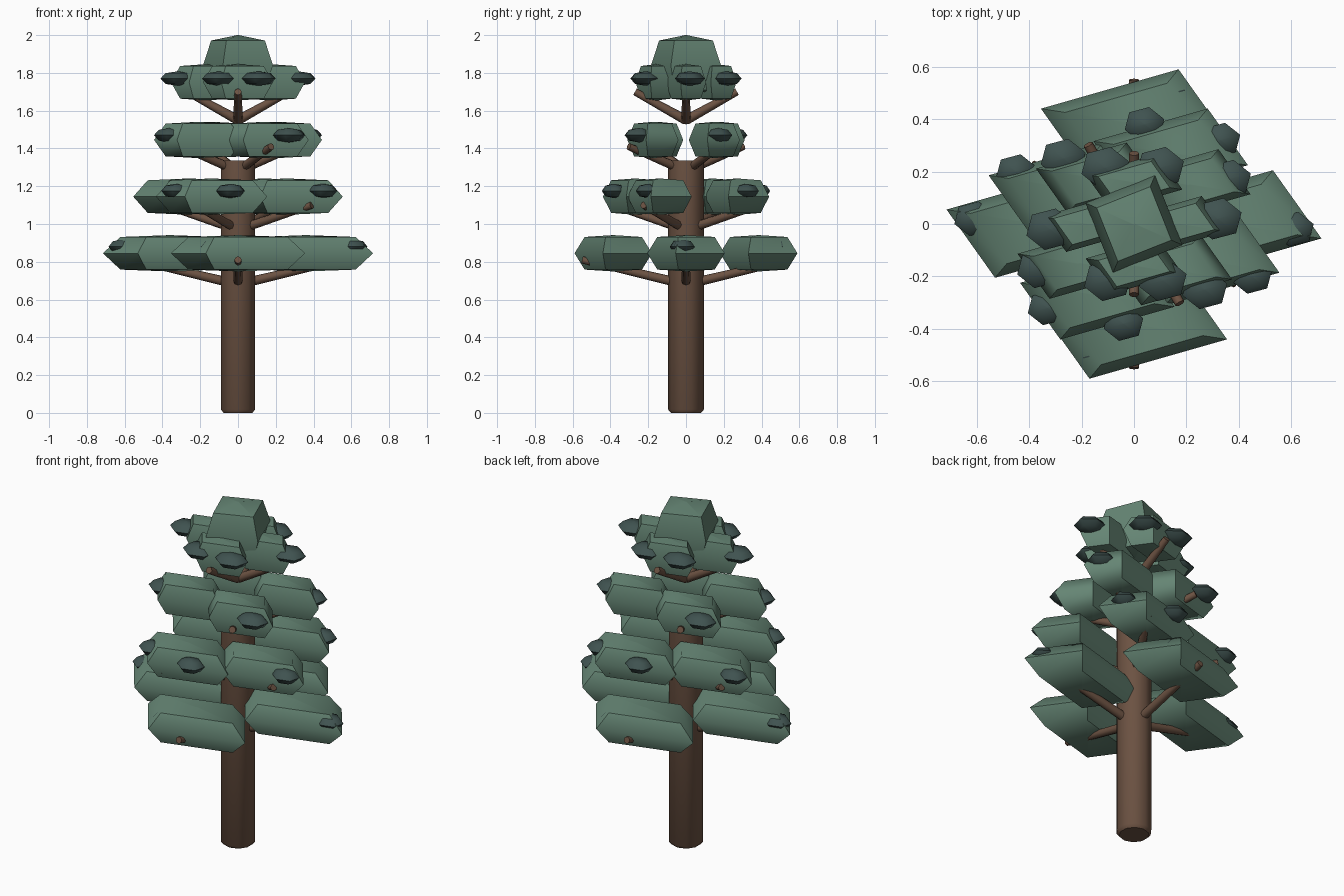
import bpy, math
from mathutils import Vector

if "Cube" in bpy.data.objects:
    bpy.data.objects.remove(bpy.data.objects["Cube"])


def material(name, rgb):
    m = bpy.data.materials.new(name)
    m.diffuse_color = (*rgb, 1)
    m.use_nodes = True
    m.node_tree.nodes["Principled BSDF"].inputs["Base Color"].default_value = m.diffuse_color
    return m


BARK = material("bark", (0.15, 0.085, 0.055))
LEAF = material("leaf", (0.13, 0.235, 0.175))
DARK = material("dark_leaf", (0.05, 0.085, 0.08))


def make(name, verts, faces, mat, angle):
    me = bpy.data.meshes.new(name)
    me.from_pydata(verts, [], faces)
    me.materials.append(mat)
    me.shade_smooth()
    me.set_sharp_from_angle(angle=math.radians(angle))
    ob = bpy.data.objects.new(name, me)
    bpy.context.collection.objects.link(ob)
    return ob


def loft(name, rings, mat, angle=50):
    """Skin a list of equal rings and cap both ends with a fan or n-gon."""
    n = len(rings[0])
    verts = [p for r in rings for p in r]
    faces = []
    for k in range(len(rings) - 1):
        for i in range(n):
            j = (i + 1) % n
            faces.append((k * n + i, k * n + j, (k + 1) * n + j, (k + 1) * n + i))
    faces.append(tuple(reversed(range(n))))
    faces.append(tuple(range((len(rings) - 1) * n, len(rings) * n)))
    return make(name, verts, faces, mat, angle)


def blob(name, c, outline, h, mat, ring=0.74, tz=0.9):
    """Flattened low-poly lump: wide equator, narrower rings, near-flat top."""
    c = Vector(c)
    prof = [(0.02, -1), (ring, -tz), (1, 0), (ring, tz), (0.02, 1)]
    rings = [[c + Vector((x * r, y * r, z * h)) for x, y in outline] for r, z in prof]
    return loft(name, rings, mat, 60)


def tube(name, p, q, r0, r1, n=8):
    p, q = Vector(p), Vector(q)
    d = (q - p).normalized()
    u = d.cross(Vector((0, 0, 1))).normalized()
    v = d.cross(u)
    rings = []
    for t, r in ((0, r0), (1, r1)):
        c = p.lerp(q, t)
        rings.append([c + r * (math.cos(a) * u + math.sin(a) * v)
                      for a in (2 * math.pi * i / n for i in range(n))])
    return loft(name, rings, BARK)


def circle(r, z, n=10):
    return [(r * math.cos(2 * math.pi * (i + .5) / n), r * math.sin(2 * math.pi * (i + .5) / n), z)
            for i in range(n)]


# Trunk with a softened foot
loft("trunk", [circle(0.08, 0), circle(0.095, 0.018), circle(0.095, 1.335)], BARK)

# Tiers: lobe height, two lobe centres (mirrored through the axis), lobe scale,
# branch start height, branch tip height, branch length
TIERS = [
    (0.845, ((0.36, 0), (0, 0.385)), 1.0, 0.68, 0.81, 0.55),
    (1.145, ((0.26, -0.14), (0.14, 0.27)), 0.83, 0.97, 1.10, 0.45),
    (1.445, ((0.14, -0.175), (0.21, 0.15)), 0.66, 1.28, 1.41, 0.35),
    (1.75, ((0.17, 0), (0, 0.16)), 0.52, 1.55, 1.70, 0.27),
]
# Dark clumps: two positions per mirrored pair, then half width and height offset
CLUMPS = [
    (((0.61, -0.02), (0.12, 0.49)), 0.075, 0.035),
    (((0.45, -0.20), (0.33, 0.32), (0.04, 0.38)), 0.075, 0.03),
    (((0.27, -0.25), (0.36, 0.17)), 0.085, 0.025),
    (((0.32, 0.02), (0.10, 0.215), (-0.11, 0.215)), 0.09, 0.02),
]

for t, (z, centres, s, zb, zt, length) in enumerate(TIERS, 1):
    for k, (x, y) in enumerate(centres):
        a = Vector((0.355, -0.055)) * s
        b = Vector((0.17, 0.205)) * s
        ang = math.atan2(y, x)
        if t in (2, 3):
            ang = -math.pi / 6 * (t - 1) + k * math.pi / 2
        for side in (1, -1):
            # Foliage lobe
            blob(f"foliage_{t}", (side * x, side * y, z), [a, b, -a, -b], 0.096, LEAF)
            # Supporting branch
            dx, dy = side * math.cos(ang), side * math.sin(ang)
            tube(f"branch_{t}", (0, 0, zb), (dx * length, dy * length, zt), 0.026, 0.019)

for t, (spots, w, dz) in enumerate(CLUMPS, 1):
    hexa = [(w * 1.05 * math.cos(i * math.pi / 3 + 0.3), w * 0.9 * math.sin(i * math.pi / 3 + 0.3))
            for i in range(6)]
    for x, y in spots:
        for side in (1, -1):
            # Dark needle clump near the lobe tip
            blob(f"needle_clump_{t}", (side * x, side * y, TIERS[t - 1][0] + dz),
                 hexa, 0.038, DARK, 0.7, 0.75)

# Crown
blob("crown", (0, 0, 1.84), [(0.185, -0.08), (0.08, 0.185), (-0.185, 0.08), (-0.08, -0.185)],
     0.16, LEAF, 0.77, 0.82)
